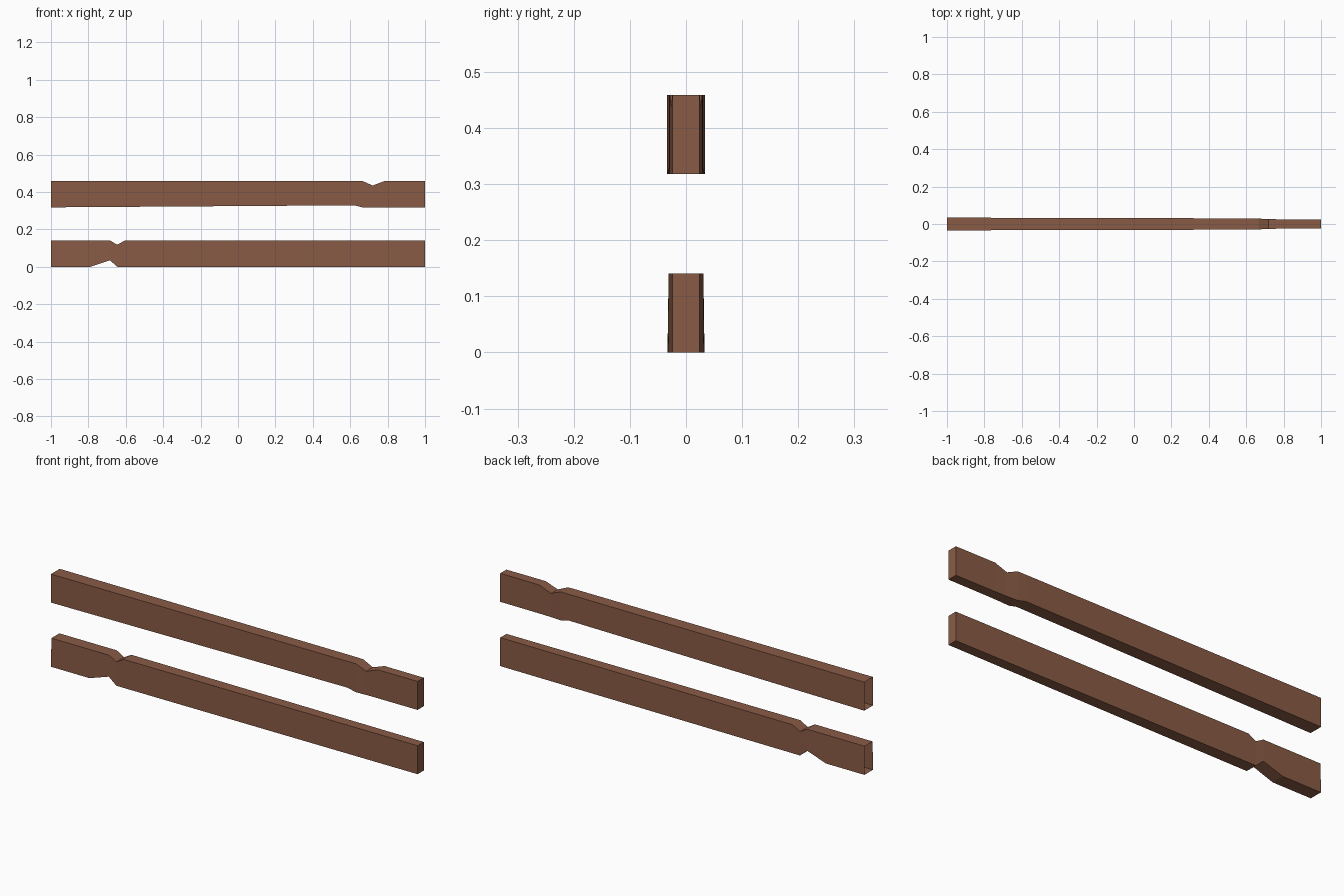
import bpy
import bmesh

cube = bpy.data.objects.get("Cube")
if cube:
    bpy.data.objects.remove(cube, do_unlink=True)

wood = bpy.data.materials.new("brown wood")
wood.use_nodes = True
colour = (0.25, 0.105, 0.06, 1)
wood.diffuse_color = colour
wood.node_tree.nodes["Principled BSDF"].inputs["Base Color"].default_value = colour


def plank(name, stations):
    """Loft a box along x from (x, bottom, top, half width below, half width above).
    The left end stays open, the right end is capped."""
    bm = bmesh.new()
    rings = []
    for x, low, high, wide_low, wide_high in stations:
        corners = ((-wide_low, low), (wide_low, low), (wide_high, high), (-wide_high, high))
        rings.append([bm.verts.new((x, y, z)) for y, z in corners])
    for a, b in zip(rings, rings[1:]):
        for i in range(4):
            j = (i + 1) % 4
            bm.faces.new((a[i], a[j], b[j], b[i]))
    cap = bm.faces.new(rings[-1])
    bm.normal_update()
    bmesh.ops.recalc_face_normals(bm, faces=bm.faces)
    if cap.normal.x < 0:
        bmesh.ops.reverse_faces(bm, faces=bm.faces)
    mesh = bpy.data.meshes.new(name)
    bm.to_mesh(mesh)
    bm.free()
    mesh.materials.append(wood)
    obj = bpy.data.objects.new(name, mesh)
    bpy.context.collection.objects.link(obj)
    return obj


# Upper rail: worn underside and a nick on top near the right end
plank("upper_rail", [
    (-1, 0.318, 0.459, 0.034, 0.034),
    (0.62, 0.329, 0.459, 0.03, 0.03),
    (0.665, 0.318, 0.459, 0.029, 0.029),
    (0.72, 0.318, 0.435, 0.026, 0.026),
    (0.785, 0.318, 0.459, 0.025, 0.025),
    (1, 0.318, 0.459, 0.024, 0.024),
])

# Lower rail: nicked above and below near the left end
plank("lower_rail", [
    (-1, 0, 0.141, 0.033, 0.031),
    (-0.79, 0, 0.141, 0.033, 0.031),
    (-0.685, 0.035, 0.141, 0.032, 0.031),
    (-0.645, 0, 0.118, 0.03, 0.03),
    (-0.605, 0, 0.141, 0.03, 0.03),
    (1, 0, 0.141, 0.024, 0.024),
])
